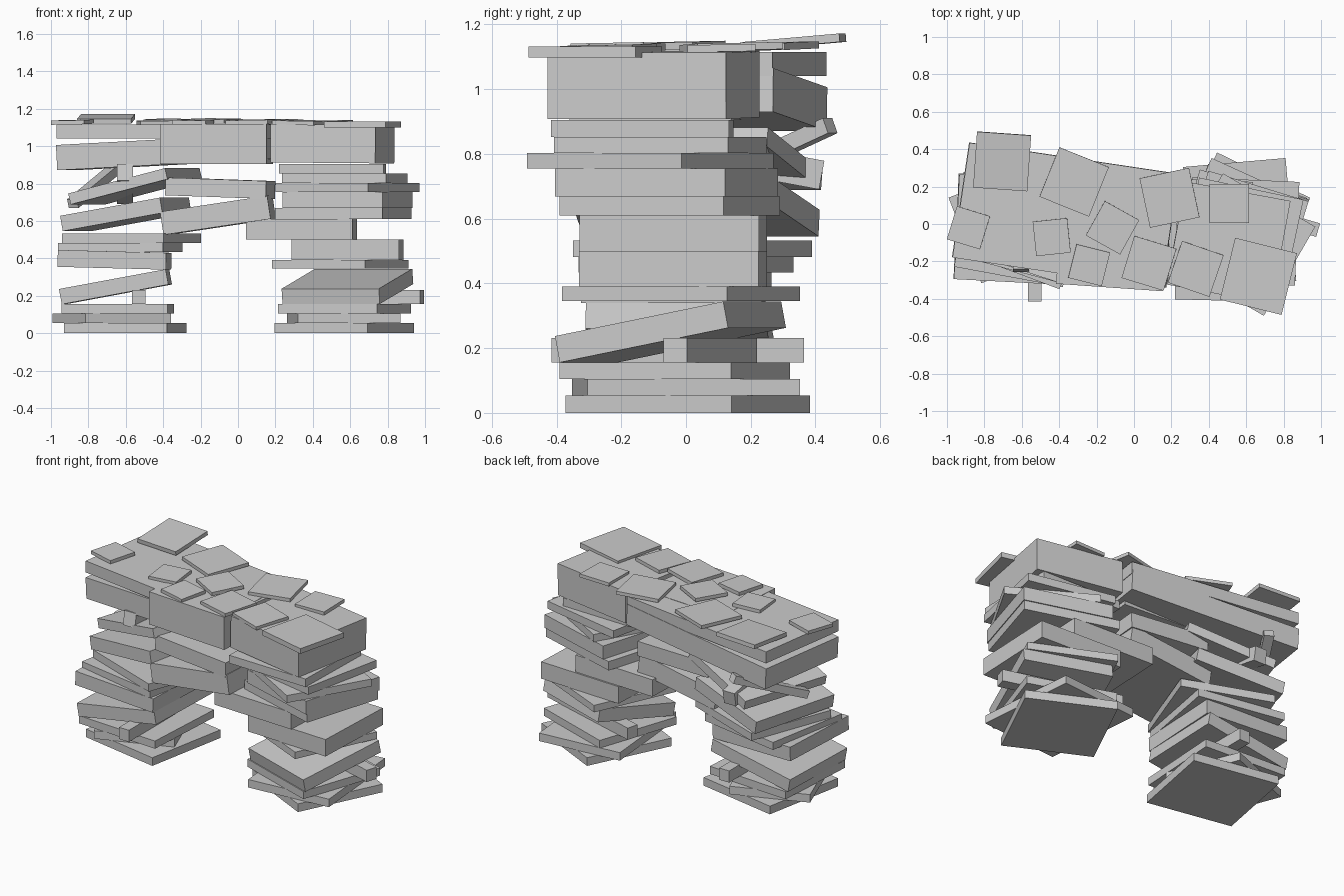
import bpy
from math import radians
from mathutils import Matrix, Vector


def slab(name, c, size, yaw=0, rise_right=0, rise_back=0):
    """Flat-faced stone block: centre, size, turn about z, then tilts in degrees."""
    bpy.ops.mesh.primitive_cube_add(size=1)
    o = bpy.context.object
    o.name = name
    rot = (Matrix.Rotation(radians(yaw), 4, 'Z')
           @ Matrix.Rotation(radians(-rise_right), 4, 'Y')
           @ Matrix.Rotation(radians(rise_back), 4, 'X'))
    o.data.transform(rot @ Matrix.Diagonal(Vector((*size, 1))))
    o.location = c
    return o


def level(name, rows):
    """Level slabs: x, y, bottom z, top z, width, depth, yaw."""
    for x, y, z0, z1, w, d, yaw in rows:
        slab(name, (x, y, (z0 + z1) / 2), (w, d, z1 - z0), yaw)


# right pier: level slabs
level("right_pier_slab", [
    (.568, .005, 0, .053, .553, .57, -26),
    (.565, 0, .053, .105, .55, .66, 5),
    (.57, -.035, .105, .155, .56, .56, -19),
    (.547, -.015, .345, .39, .545, .56, -24.5),
    (.585, -.04, .39, .5, .575, .555, -2.5),
    (.34, -.04, .5, .61, .57, .555, -2.5),
    (.562, -.05, .61, .668, .60, .53, -17),
    (.585, -.06, .668, .755, .56, .55, -17),
    (.585, -.11, .755, .803, .57, .55, -30),
    (.57, -.08, .803, .853, .57, .55, -12),
    (.505, -.135, .853, .905, .56, .55, -1.5),
])
# right pier: wedge bar and the slab leaning on it
slab("right_wedge_bar", (.62, .075, .193), (.76, .075, .076), -16.5)
slab("right_leaning_slab", (.585, -.048, .25), (.55, .56, .083), -19, 0, 11)

# left pier: level slabs
level("left_pier_slab", [
    (-.603, -.01, 0, .053, .56, .56, -10.8),
    (-.675, 0, .053, .105, .49, .49, 21),
    (-.643, -.02, .105, .155, .57, .56, -3.5),
    (-.63, 0, .433, .482, .57, .57, -10.5),
    (-.57, .02, .482, .532, .58, .57, -20.5),
])
# left pier: wedge bar and the tilted slabs
slab("left_wedge_bar", (-.53, -.025, .193), (.072, .78, .076))
slab("left_leaning_slab", (-.655, -.02, .248), (.58, .56, .083), -2, 10.5)
slab("left_pier_slab", (-.66, -.03, .392), (.58, .56, .09), -3, -1.5)
slab("left_leaning_slab", (-.60, .05, .635), (.56, .60, .083), -15, 10)
slab("left_leaning_slab", (-.55, .05, .785), (.56, .60, .06), -18, 14)

# corbel slabs reaching into the opening
slab("corbel_lower", (-.107, -.05, .63), (.58, .55, .125), -3, 8.5)
slab("corbel_upper", (-.095, -.04, .775), (.54, .56, .095), -5, -2)

# loose bars under the left end of the deck
slab("loose_bar", (-.605, .085, .797), (.085, .68, .09), 0, 0, -10.6)
bar = slab("slanted_bar", (-.765, .235, .79), (.06, .52, .05))
d = Vector((.23, .41, .19))
bar.rotation_euler = d.to_track_quat('Y', 'Z').to_euler()

# deck: two long slabs at the back left, thick blocks in the middle and right
slab("deck_long_lower", (-.366, .046, .968), (1.13, .62, .135), -8.5, 3)
level("deck_long_upper", [(-.366, .044, 1.04, 1.115, 1.13, .62, -8.5)])
level("deck_middle", [(-.115, -.09, .905, 1.117, .57, .50, -4)])
slab("deck_right", (.505, -.10, 1.013), (.57, .56, .205), -10.5, -.5)

# paving tiles: x, y, width, yaw, z of centre
tiles = [
    (-.885, -.02, .185, -17, 1.128), (-.32, .225, .285, -22, 1.132),
    (.19, .14, .27, 12, 1.13), (-.115, -.02, .21, -29, 1.135),
    (-.44, -.07, .185, 6, 1.125), (-.24, -.22, .185, -14, 1.128),
    (.08, -.21, .235, -17, 1.13), (.33, -.24, .235, -19, 1.126),
    (.51, .11, .21, 0, 1.125),
]
for i, (x, y, w, yaw, z) in enumerate(tiles):
    slab("paving_tile", (x, y, z), (w, w, .022), yaw, (-1) ** i, 1)
slab("large_tile", (.665, -.28, 1.115), (.34, .34, .033), -14)
slab("raised_tile", (-.705, .335, 1.146), (.29, .30, .026), -4, 0, 5)
